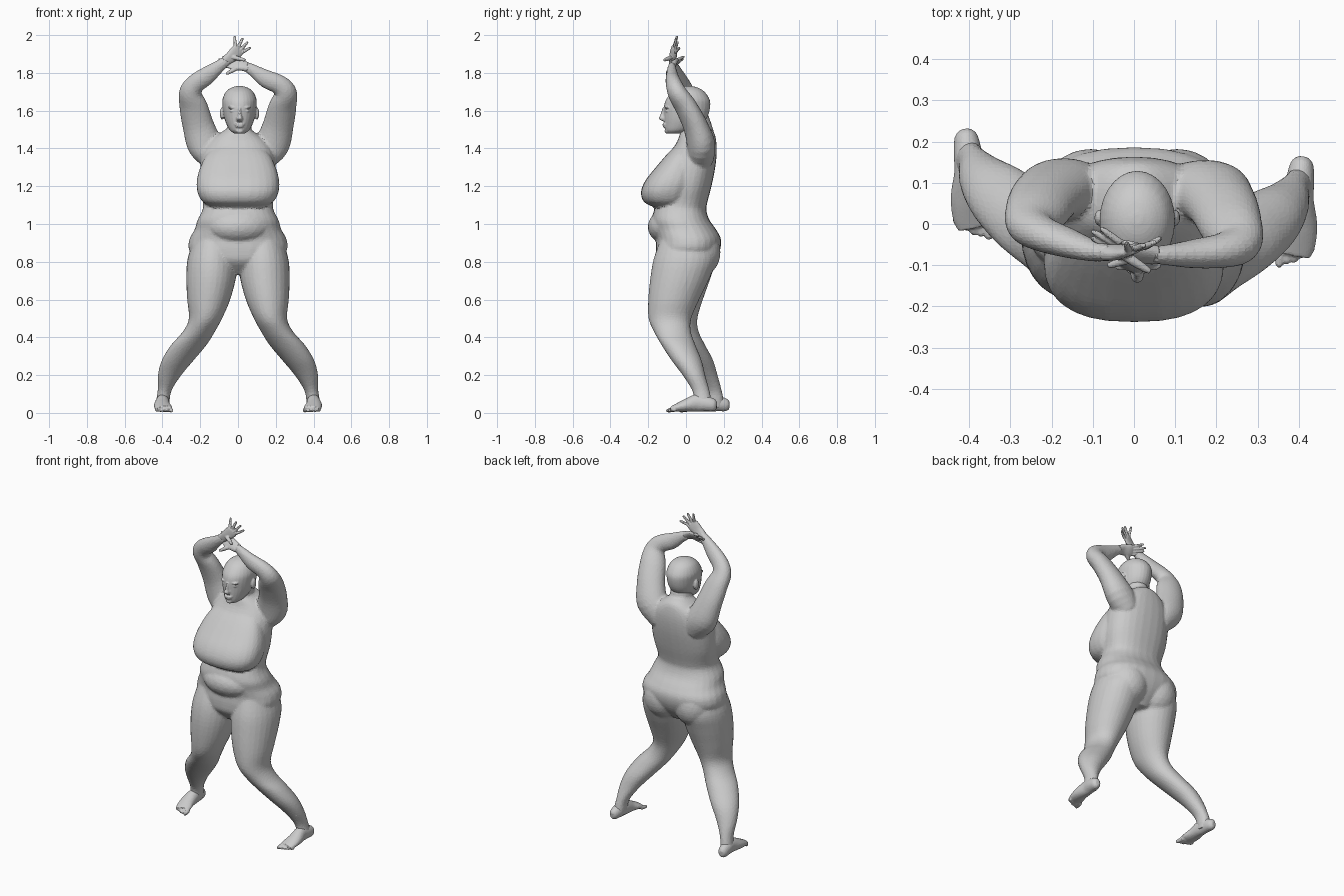
import bpy, bmesh, math
from mathutils import Vector, Matrix


def spline(rows, k):
    """Catmull-Rom through rows of numbers, k steps per span."""
    out = []
    for i in range(len(rows) - 1):
        p = [rows[max(0, min(len(rows) - 1, i + d))] for d in (-1, 0, 1, 2)]
        for s in range(k):
            t = s / k
            out.append([0.5 * (2 * b + (c - a) * t + (2 * a - 5 * b + 4 * c - d) * t * t
                               + (3 * b - a - 3 * c + d) * t ** 3) for a, b, c, d in zip(*p)])
    return out + [list(rows[-1])]


def loft(bm, rows, side=None, power=2.0, n=28, k=4):
    """Closed skin over (x, y, z, a, b) rings; level rings unless a side vector is given."""
    rows = spline(rows, k)
    rings = []
    for i, r in enumerate(rows):
        c = Vector(r[:3])
        u, v = Vector((1, 0, 0)), Vector((0, 1, 0))
        if side:
            t = (Vector(rows[min(i + 1, len(rows) - 1)][:3]) - Vector(rows[max(i - 1, 0)][:3])).normalized()
            u = Vector(side)
            u = (u - t * u.dot(t)).normalized()
            v = t.cross(u)
        ring = []
        for j in range(n):
            co, si = math.cos(2 * math.pi * j / n), math.sin(2 * math.pi * j / n)
            x = math.copysign(abs(co) ** (2 / power), co) * max(r[3], 0.001)
            y = math.copysign(abs(si) ** (2 / power), si) * max(r[4], 0.001)
            ring.append(bm.verts.new(c + u * x + v * y))
        rings.append(ring)
    for a, b in zip(rings, rings[1:]):
        for j in range(n):
            bm.faces.new((a[j], a[(j + 1) % n], b[(j + 1) % n], b[j]))
    bm.faces.new(rings[0][::-1])
    bm.faces.new(rings[-1])


def slices(rows, x=0.0):
    """(z, half width, front y, back y) to loft rings."""
    return [(x, (f + b) / 2, z, w, (b - f) / 2) for z, w, f, b in rows]


def blob(bm, c, r):
    bmesh.ops.create_icosphere(bm, subdivisions=3, radius=1,
                               matrix=Matrix.Translation(c) @ Matrix.Diagonal((*r, 1)))


def digit(bm, a, b, r0, r1):
    a, b = Vector(a), Vector(b)
    d = (b - a).normalized()
    rows = [(*a, r0, r0), (*a.lerp(b, 0.5), r0, r0), (*b, r1, r1), (*(b + d * r1 * 0.8), r1 * .4, r1 * .4)]
    loft(bm, rows, side=(0.3, 1, 0.2) if abs(d.y) < 0.8 else (1, 0, 0), n=12, k=2)


def finish(bm, name, voxel, smooth, ratio):
    """Fuse overlapping volumes into one faceted skin."""
    bmesh.ops.recalc_face_normals(bm, faces=bm.faces)
    me = bpy.data.meshes.new(name)
    bm.to_mesh(me)
    bm.free()
    ob = bpy.data.objects.new(name, me)
    bpy.context.collection.objects.link(ob)
    m = ob.modifiers.new("fuse", 'REMESH')
    m.mode, m.voxel_size, m.use_smooth_shade = 'VOXEL', voxel, False
    m = ob.modifiers.new("soften", 'SMOOTH')
    m.factor, m.iterations = 0.5, smooth
    m = ob.modifiers.new("facets", 'DECIMATE')
    m.ratio = ratio


# Torso with waist, hips and shoulders
body = bmesh.new()
loft(body, slices([(.735, .06, -.09, .09), (.80, .20, -.15, .15), (.86, .258, -.16, .18), (.92, .257, -.158, .185),
                   (.97, .23, -.17, .16), (1.02, .215, -.18, .125), (1.07, .19, -.17, .108), (1.11, .185, -.15, .112),
                   (1.20, .20, -.13, .135), (1.30, .20, -.11, .155), (1.38, .185, -.08, .163),
                   (1.44, .15, -.045, .16), (1.485, .09, -.03, .148), (1.51, .05, -.01, .12)]), power=2.3)
# Bust, belly fold, hip roll, neck
loft(body, slices([(1.095, .15, -.185, 0), (1.12, .19, -.225, .02), (1.17, .215, -.238, .04), (1.23, .218, -.215, .06),
                   (1.30, .20, -.16, .06), (1.37, .165, -.10, .06), (1.42, .11, -.05, .06)]), power=2.5)
blob(body, (0, -.075, .985), (.175, .128, .1))
blob(body, (0, -.02, 1.005), (.222, .14, .045))
loft(body, [(0, .07, 1.42, .08, .075), (.005, .045, 1.48, .066, .07), (.01, .03, 1.55, .062, .068)])
# Legs and buttocks; the left-hand leg stands further back
for s in (1, -1):
    blob(body, (s * .105, .07, .85), (.12, .113, .13))
    leg = [(.13, 0, .93, .10, .13), (.136, -.005, .82, .13, .165), (.142, -.03, .72, .132, .158),
           (.155, -.065, .6, .114, .135), (.172, -.085, .5, .088, .113), (.207, -.072, .43, .085, .098),
           (.26, -.04, .36, .094, .09), (.318, .002, .28, .085, .08), (.362, .042, .2, .062, .06),
           (.388, .078, .12, .037, .046), (.398, .09, .06, .036, .046), (.40, .09, .025, .032, .045)]
    back = lambda z: 0 if s > 0 else .065 * min(1, max(0, (.75 - z) / .5))
    loft(body, [(s * x, y + back(z), z, a, b) for x, y, z, a, b in leg])
# Arms: shoulder, elbow, wrist
loft(body, [(.12, .075, 1.34, .07, .07), (.18, .08, 1.42, .092, .075), (.212, .05, 1.52, .084, .064),
            (.235, .0, 1.62, .077, .056), (.252, -.045, 1.69, .062, .05), (.222, -.063, 1.735, .052, .043),
            (.15, -.072, 1.768, .048, .036), (.085, -.075, 1.81, .033, .026), (.04, -.075, 1.835, .026, .02)],
     side=(1, 0, .6))
loft(body, [(-.12, .075, 1.34, .07, .07), (-.175, .085, 1.42, .092, .075), (-.21, .07, 1.52, .084, .064),
            (-.235, .035, 1.62, .077, .056), (-.252, .0, 1.69, .062, .05), (-.228, -.022, 1.74, .052, .043),
            (-.165, -.045, 1.785, .048, .036), (-.1, -.065, 1.835, .033, .026), (-.055, -.07, 1.87, .026, .02)],
     side=(-1, 0, .6))
finish(body, "body", .009, 3, .35)

# Head with nose, brow, lips, eyes and ears
head = bmesh.new()
loft(head, slices([(1.478, .025, -.095, -.03), (1.495, .05, -.11, .03), (1.53, .07, -.115, .085),
                   (1.57, .083, -.117, .115), (1.62, .09, -.117, .128), (1.66, .09, -.105, .125),
                   (1.70, .072, -.072, .098), (1.722, .043, -.035, .063), (1.731, .012, .0, .025)], x=.008))
loft(head, [(.008, -.115, 1.615, .008, .01), (.008, -.12, 1.58, .01, .015), (.008, -.122, 1.558, .017, .022),
            (.008, -.115, 1.545, .012, .01)], k=3)
blob(head, (.008, -.112, 1.528), (.028, .013, .006))
blob(head, (.008, -.111, 1.517), (.024, .013, .006))
blob(head, (.008, -.1, 1.492), (.02, .014, .013))
for s in (1, -1):
    blob(head, (.008 + s * .036, -.098, 1.617), (.026, .016, .006))
    blob(head, (.008 + s * .035, -.098, 1.598), (.016, .012, .007))
    blob(head, (.008 + s * .092, .015, 1.585), (.012, .02, .033))
finish(head, "head", .005, 2, .35)

# Feet with toes
for s, name, dy in ((1, "foot_left", 0), (-1, "foot_right", .067)):
    foot = bmesh.new()
    loft(foot, [(s * x, y + dy, z + .006, a, b) for x, y, z, a, b in (
        (.41, .163, .032, .012, .018), (.408, .148, .034, .027, .032), (.404, .11, .042, .034, .04),
        (.40, .06, .047, .036, .046), (.402, .0, .034, .043, .033), (.395, -.045, .023, .046, .022),
        (.388, -.075, .016, .04, .014))], side=(1, 0, 0))
    for i in range(5):
        x = .352 + i * .0185
        digit(foot, (s * (x + .006), -.055 + dy, .018), (s * x, -.098 + i * .007 - (i == 2) * .004 + dy, .012),
              .012 - i * .0007, .010 - i * .0007)
    finish(foot, name, .005, 2, .5)

# Hands: wrist, palm, knuckle spread and finger tips
hands = (("hand_left", [(.055, -.075, 1.828, .026, .019), (.02, -.073, 1.84, .032, .016), (-.015, -.065, 1.845, .036, .013),
                        (-.035, -.06, 1.85, .034, .01)], (.1, .6, .8),
          [(-.078, -.012, 1.885), (-.1, -.018, 1.872), (-.1, -.035, 1.858), (-.085, -.055, 1.84)], (-.058, -.1, 1.797)),
         ("hand_right", [(-.07, -.069, 1.86, .026, .019), (-.035, -.069, 1.885, .032, .016), (-.01, -.064, 1.91, .036, .013),
                         (.005, -.06, 1.925, .034, .01)], (-.75, -.3, .6),
          [(-.018, -.048, 1.992), (.024, -.052, 1.982), (.05, -.045, 1.962), (.063, -.035, 1.932)], (.035, -.113, 1.868)))
for name, palm, side, tips, thumb in hands:
    hand = bmesh.new()
    loft(hand, palm, side=side, power=2.4)
    end, u = Vector(palm[-1][:3]), Vector(side).normalized()
    if name == "hand_right":
        u = Vector((-.72, -.1, .6)).normalized()
    for i, tip in enumerate(tips):
        digit(hand, end + u * (.025 - i * .0167), tip, .0085, .0065)
    digit(hand, Vector(palm[1][:3]), thumb, .012, .008)
    finish(hand, name, .004, 1, .5)
